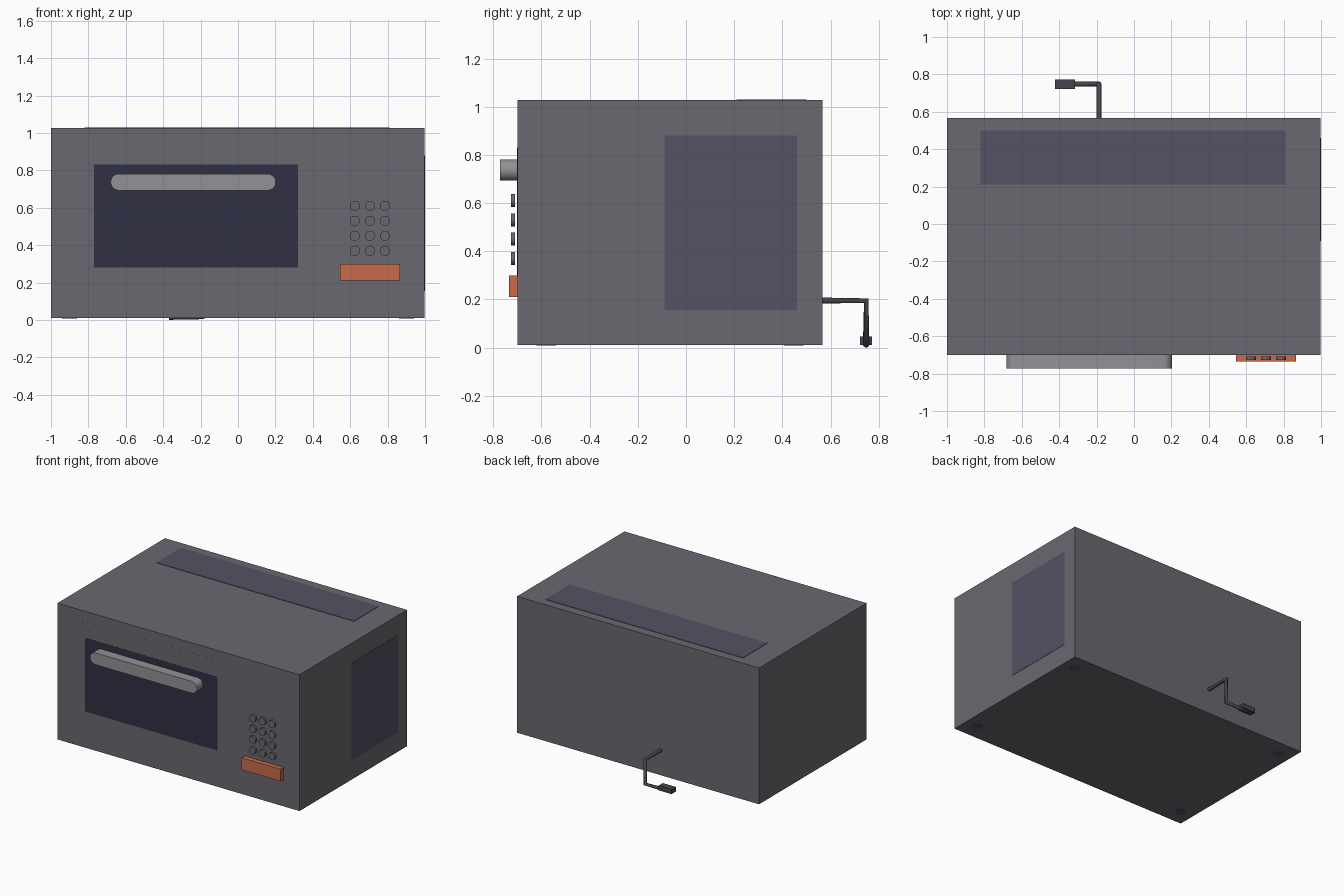
import bpy, bmesh, math
from mathutils import Matrix

if "Cube" in bpy.data.objects:
    bpy.data.objects.remove(bpy.data.objects["Cube"])


def material(name, rgb):
    m = bpy.data.materials.new(name)
    m.diffuse_color = (*rgb, 1)
    m.use_nodes = True
    m.node_tree.nodes["Principled BSDF"].inputs["Base Color"].default_value = m.diffuse_color
    return m


CASING = material("casing_grey", (0.14, 0.14, 0.16))
PANEL = material("panel_blue_grey", (0.09, 0.085, 0.125))
GLASS = material("dark_glass", (0.03, 0.03, 0.06))
METAL = material("light_grey", (0.29, 0.29, 0.31))
ORANGE = material("orange", (0.58, 0.15, 0.07))
CORD = material("cord_dark", (0.06, 0.058, 0.075))


def finish(name, bm, mat, smooth=False):
    mesh = bpy.data.meshes.new(name)
    bmesh.ops.recalc_face_normals(bm, faces=bm.faces)
    bm.to_mesh(mesh)
    bm.free()
    ob = bpy.data.objects.new(name, mesh)
    bpy.context.collection.objects.link(ob)
    mesh.materials.append(mat)
    if smooth:
        bpy.ops.object.select_all(action='DESELECT')
        ob.select_set(True)
        bpy.context.view_layer.objects.active = ob
        bpy.ops.object.shade_smooth_by_angle(angle=math.radians(35))
    return ob


def box(name, x, y, z, mat):
    """Box from (min, max) ranges on each axis."""
    bm = bmesh.new()
    bmesh.ops.create_cube(bm, size=1)
    for v in bm.verts:
        v.co = [(r[0] + r[1]) / 2 + c * (r[1] - r[0]) for r, c in zip((x, y, z), v.co)]
    return finish(name, bm, mat)


def disc(name, centre, radius, depth, mat, facing_front=False):
    bm = bmesh.new()
    turn = Matrix.Rotation(math.pi / 2, 4, 'X') if facing_front else Matrix()
    bmesh.ops.create_cone(bm, cap_ends=True, segments=32, radius1=radius, radius2=radius,
                          depth=depth, matrix=Matrix.Translation(centre) @ turn)
    return finish(name, bm, mat, True)


# Main casing and its thin inset-style panels
box("casing", (-1, 0.998), (-0.70, 0.567), (0.01, 1.027), CASING)
box("top_panel", (-0.82, 0.81), (0.21, 0.50), (1.01, 1.03), PANEL)
box("side_panel", (0.98, 1.0), (-0.09, 0.46), (0.155, 0.88), PANEL)
box("door", (-0.90, 0.44), (-0.7005, -0.69), (0.08, 0.95), CASING)
box("door_window", (-0.77, 0.32), (-0.701, -0.69), (0.28, 0.83), GLASS)

# Door handle: rounded bar extruded from the front
bm = bmesh.new()
outline = []
for cx, start in ((0.158, -90), (-0.637, 90)):
    for i in range(17):
        a = math.radians(start + i * 180 / 16)
        outline.append(bm.verts.new((cx + 0.044 * math.cos(a), -0.773, 0.737 + 0.044 * math.sin(a))))
face = bm.faces.new(outline)
ext = bmesh.ops.extrude_face_region(bm, geom=[face], use_keep_orig=True)
for g in ext["geom"]:
    if isinstance(g, bmesh.types.BMVert):
        g.co.y = -0.70
finish("door_handle", bm, METAL, True)

# Keypad buttons and start button
for row in range(4):
    for col in range(3):
        disc(f"keypad_button_{row}_{col}", (0.625 + 0.08 * col, -0.7175, 0.61 - 0.08 * row),
             0.027, 0.017, CASING, True)
box("start_button", (0.545, 0.867), (-0.735, -0.70), (0.21, 0.30), ORANGE)

# Feet, flush with the underside
for sx in (-1, 1):
    for y in (-0.58, 0.447):
        disc(f"foot_{sx}_{y}", (sx * 0.9, y, 0.018), 0.04, 0.018, PANEL)

# Power cord and plug
curve = bpy.data.curves.new("power_cord", 'CURVE')
curve.dimensions = '3D'
curve.bevel_depth = 0.0135
curve.bevel_resolution = 3
curve.use_fill_caps = True
path = [(-0.187, 0.55, 0.195), (-0.187, 0.748, 0.195), (-0.187, 0.748, 0.0135), (-0.37, 0.748, 0.0135)]
spline = curve.splines.new('POLY')
spline.points.add(len(path) - 1)
for p, co in zip(spline.points, path):
    p.co = (*co, 1)
curve.materials.append(CORD)
bpy.context.collection.objects.link(bpy.data.objects.new("power_cord", curve))
box("plug", (-0.422, -0.315), (0.723, 0.773), (0.01, 0.045), CORD)
